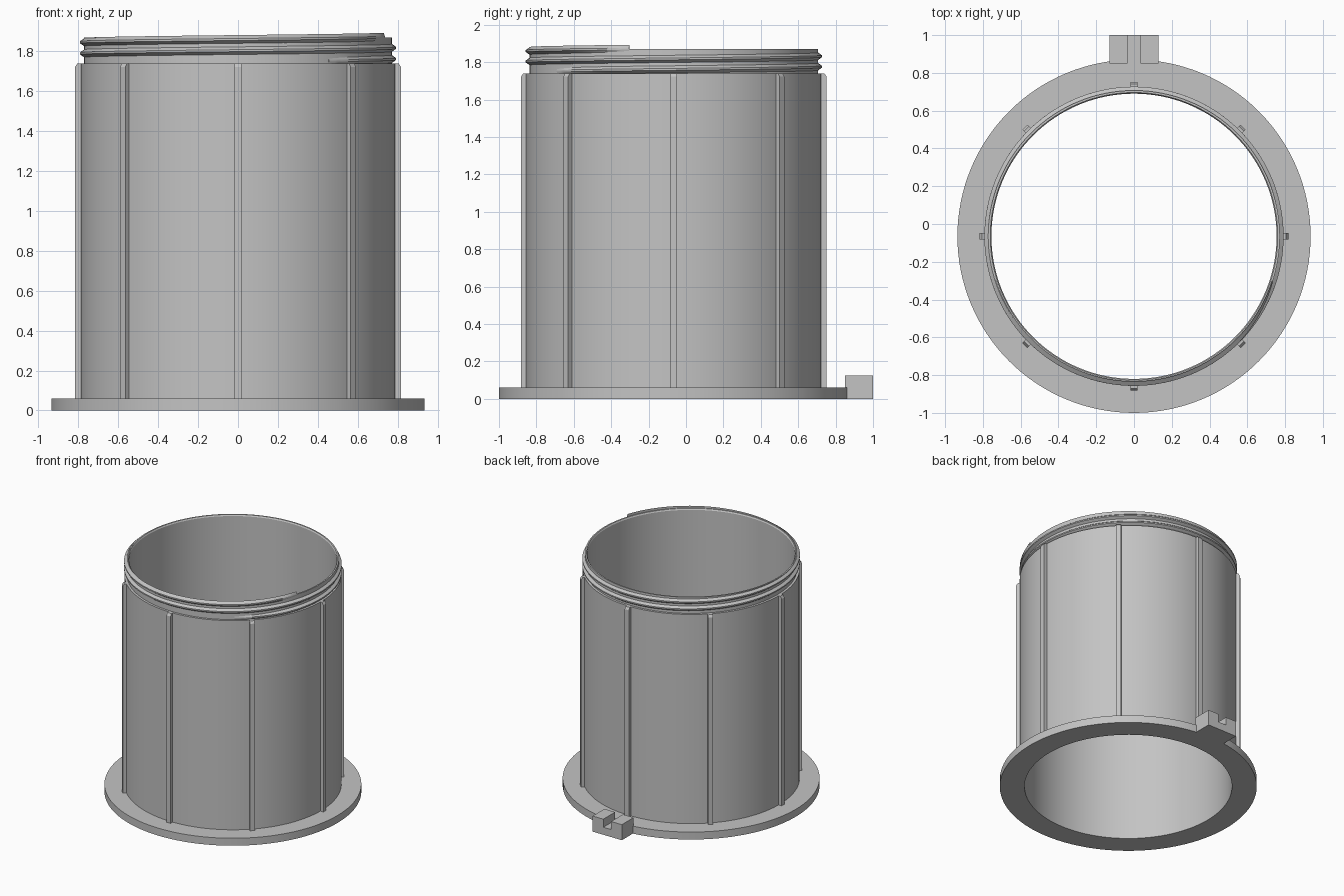
import bpy, bmesh
from math import pi, cos, sin, radians
from mathutils import Matrix, Vector

if "Cube" in bpy.data.objects:
    bpy.data.objects.remove(bpy.data.objects["Cube"], do_unlink=True)

AXIS_Y = -0.065
SEG = 128
BORE, CORE, WALL, FLANGE = 0.755, 0.772, 0.79, 0.935
BASE_H, BODY_H, TOP = 0.06, 1.74, 1.87

grey = bpy.data.materials.new("plain grey")
grey.use_nodes = True
colour = (0.55, 0.55, 0.55, 1)
grey.diffuse_color = colour
grey.node_tree.nodes["Principled BSDF"].inputs["Base Color"].default_value = colour


def finish(name, bm, smooth=False, y=AXIS_Y):
    bmesh.ops.recalc_face_normals(bm, faces=bm.faces[:])
    mesh = bpy.data.meshes.new(name)
    bm.to_mesh(mesh)
    bm.free()
    mesh.materials.append(grey)
    obj = bpy.data.objects.new(name, mesh)
    obj.location.y = y
    bpy.context.collection.objects.link(obj)
    if smooth:
        bpy.ops.object.select_all(action="DESELECT")
        bpy.context.view_layer.objects.active = obj
        obj.select_set(True)
        bpy.ops.object.shade_smooth_by_angle(angle=radians(25))
    return obj


def skin(bm, rings, closed):
    """Join matching closed sections with quads."""
    rows = [[bm.verts.new(p) for p in ring] for ring in rings]
    n = len(rows[0])
    pairs = list(zip(rows, rows[1:])) + ([(rows[-1], rows[0])] if closed else [])
    for a, b in pairs:
        for i in range(n):
            j = (i + 1) % n
            bm.faces.new((a[i], a[j], b[j], b[i]))
    if not closed:
        bm.faces.new(rows[0])
        bm.faces.new(rows[-1])


def prism(bm, outline, axis_vec):
    """Extrude a planar outline."""
    face = bm.faces.new([bm.verts.new(p) for p in outline])
    made = bmesh.ops.extrude_face_region(bm, geom=[face])["geom"]
    verts = [v for v in made if isinstance(v, bmesh.types.BMVert)]
    bmesh.ops.translate(bm, vec=Vector(axis_vec), verts=verts)


# Flanged sleeve: one lathed section with bore, flange, wall and neck
section = [(BORE, 0), (FLANGE, 0), (FLANGE, BASE_H), (WALL, BASE_H),
           (WALL, BODY_H), (CORE, BODY_H), (CORE, TOP),
           (BORE + 0.006, TOP), (BORE, TOP - 0.01)]
bm = bmesh.new()
skin(bm, [[(r * cos(a), r * sin(a), z) for r, z in section]
          for a in (2 * pi * i / SEG for i in range(SEG))], True)
finish("flanged_sleeve", bm, smooth=True)

# Screw thread: tapered ridge swept up the neck in a helix
PITCH, TURNS, START = 0.056, 2.1, -0.3 * pi
steps = int(SEG * TURNS)
rings = []
for i in range(steps + 1):
    a = START + 2 * pi * TURNS * i / steps
    z = 1.753 + PITCH * (a - START) / (2 * pi)
    lead = min(1, i / 10, (steps - i) / 10)
    crest = CORE + 0.002 + 0.018 * lead
    rings.append([(r * cos(a), r * sin(a), z + dz) for r, dz in
                  ((CORE - 0.004, -0.022), (crest, -0.005),
                   (crest, 0.005), (CORE - 0.004, 0.022))])
bm = bmesh.new()
skin(bm, rings, False)
finish("screw_thread", bm, smooth=True)

# Eight grip ribs with sloped tops
RIB_W, RIB_R = 0.036, 0.817
for k in range(8):
    bm = bmesh.new()
    h = RIB_W / 2
    prism(bm, [(WALL - 0.01, -h, BASE_H), (RIB_R, -h, BASE_H), (RIB_R, -h, BODY_H - 0.018),
               (RIB_R - 0.012, -h, BODY_H), (WALL - 0.01, -h, BODY_H)], (0, RIB_W, 0))
    bm.transform(Matrix.Rotation(k * pi / 4, 4, "Z"))
    finish("grip_rib_%d" % (k + 1), bm)

# Slotted lug at the back of the flange
W, SLOT, H = 0.13, 0.035, 0.125
right_half = [(W, 0), (W, H), (SLOT, H), (SLOT, BASE_H)]
outline = right_half + [(-x, z) for x, z in reversed(right_half)]
bm = bmesh.new()
prism(bm, [(x, 0.85, z) for x, z in outline], (0, 0.15, 0))
finish("slotted_lug", bm, y=0)
